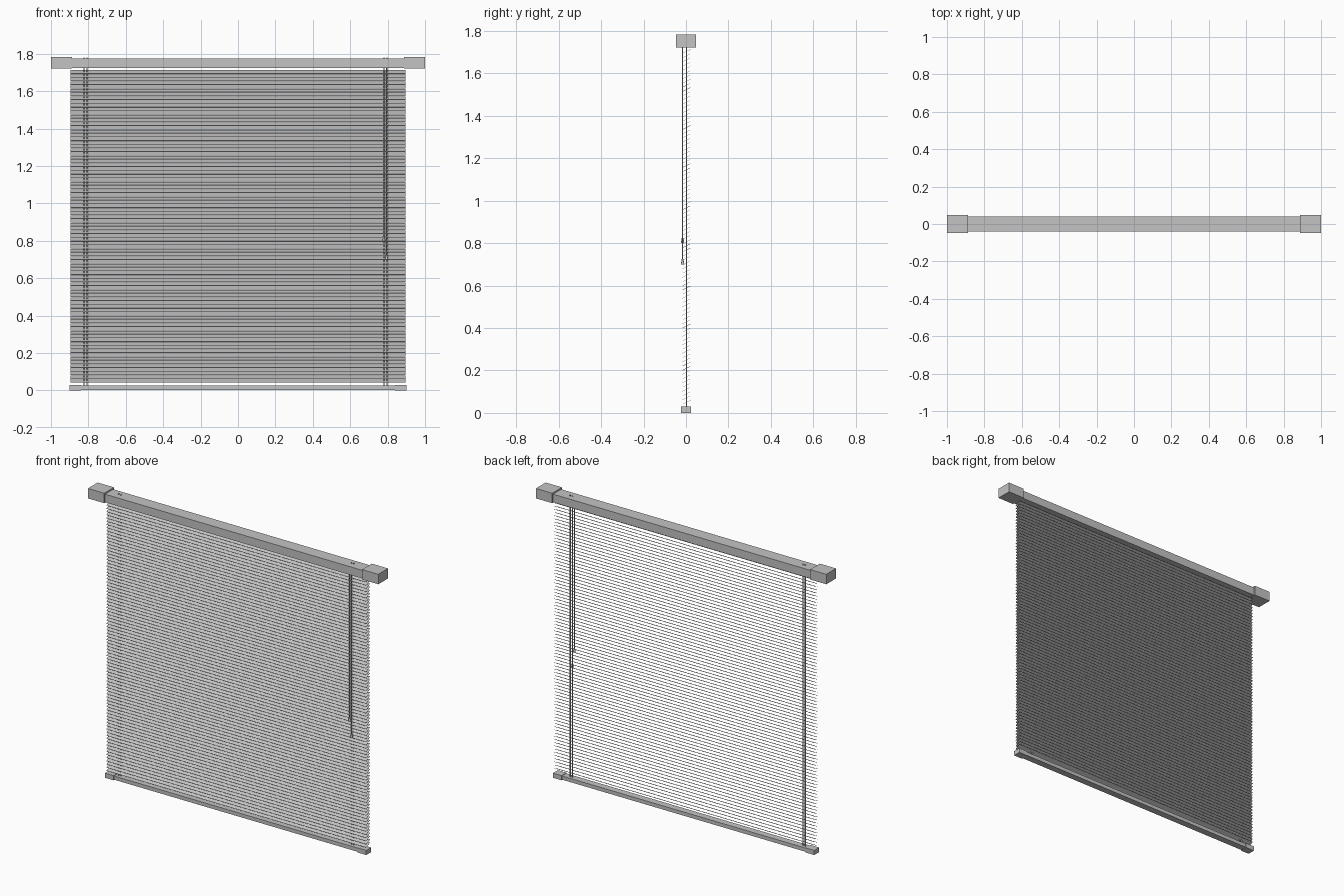
import bpy
import bmesh
import math
from mathutils import Matrix

if "Cube" in bpy.data.objects:
    bpy.data.objects.remove(bpy.data.objects["Cube"])

grey = bpy.data.materials.new("light_grey")
grey.use_nodes = True
colour = (0.55, 0.55, 0.55, 1)
grey.diffuse_color = colour
grey.node_tree.nodes["Principled BSDF"].inputs["Base Color"].default_value = colour


def finish(name, bm):
    mesh = bpy.data.meshes.new(name)
    bm.to_mesh(mesh)
    bm.free()
    mesh.materials.append(grey)
    obj = bpy.data.objects.new(name, mesh)
    bpy.context.collection.objects.link(obj)
    return obj


def box(name, x, y, z):
    """Box from (low, high) ranges along each axis."""
    bm = bmesh.new()
    size = [b - a for a, b in (x, y, z)]
    mid = [(a + b) / 2 for a, b in (x, y, z)]
    bmesh.ops.create_cube(bm, size=1, matrix=Matrix.Translation(mid) @ Matrix.Diagonal((*size, 1)))
    return finish(name, bm)


def rod(name, x, y, low, high, r_low, r_high):
    """Upright cylinder or cone with smooth sides."""
    bm = bmesh.new()
    bmesh.ops.create_cone(bm, cap_ends=True, segments=10, radius1=r_low, radius2=r_high,
                          depth=high - low, matrix=Matrix.Translation((x, y, (low + high) / 2)))
    for face in bm.faces:
        face.smooth = len(face.verts) == 4
    return finish(name, bm)


# Head rail and bottom rail with their end caps
box("head_rail", (-0.9, 0.9), (-0.04, 0.04), (1.724, 1.775))
box("bottom_rail", (-0.85, 0.85), (-0.021, 0.021), (0.003, 0.026))
for side, s in (("left", 1), ("right", -1)):
    box("head_cap_" + side, sorted((s * 0.888, s)), (-0.048, 0.048), (1.722, 1.784))
    box("bottom_cap_" + side, sorted((s * 0.84, s * 0.9)), (-0.024, 0.024), (0, 0.029))

# Tilted slats, front edge low
slats = box("slats", (-0.895, 0.895), (-0.02, 0.02), (-0.0006, 0.0006))
slats.data.transform(Matrix.Translation((0, 0.002, 0.051)) @ Matrix.Rotation(math.radians(26.5), 4, "X"))
stack = slats.modifiers.new("stack", "ARRAY")
stack.count = 84
stack.use_relative_offset = False
stack.use_constant_offset = True
stack.constant_offset_displace = (0, 0, 0.0199)

# Lift cords in pairs, running through the slats and the head rail
for side, x in (("left", 0.788), ("right", -0.815)):
    for n, dx in enumerate((-0.008, 0.008)):
        rod(f"lift_cord_{side}_{n + 1}", x + dx, 0.002, 0.02, 1.78, 0.003, 0.003)

# Pull cords with tassels, hanging in front
for n, (x, end) in enumerate(((0.78, 0.8), (0.794, 0.7))):
    rod(f"pull_cord_{n + 1}", x, -0.016, end + 0.02, 1.726, 0.003, 0.003)
    rod(f"tassel_{n + 1}", x, -0.016, end, end + 0.025, 0.008, 0.004)
